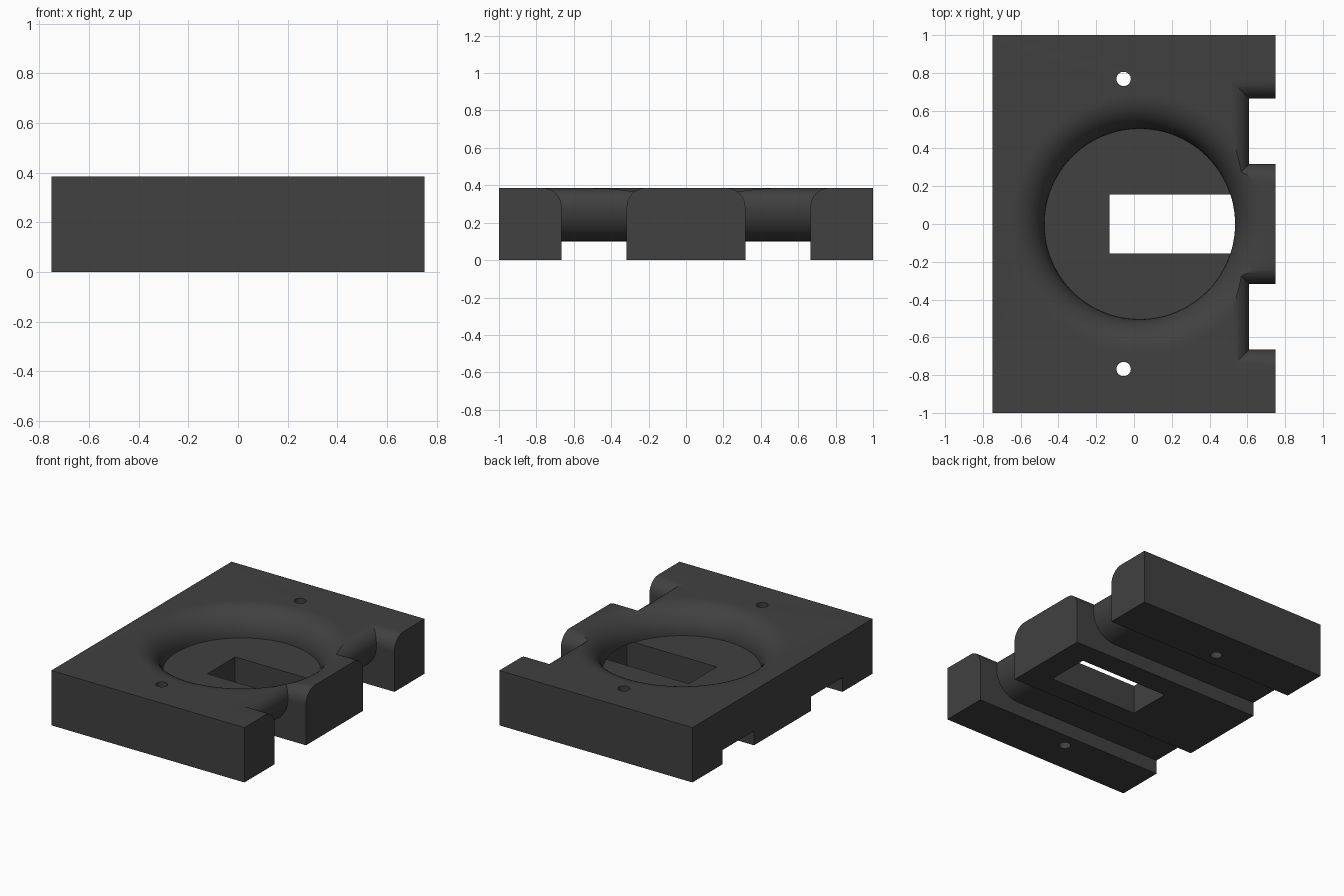
import bpy, bmesh, math

if "Cube" in bpy.data.objects:
    bpy.data.objects.remove(bpy.data.objects["Cube"])

H = 0.385          # block height
FLOOR = 0.205      # dish floor height

mat = bpy.data.materials.new("dark_grey")
mat.diffuse_color = (0.052, 0.052, 0.052, 1)
mat.use_nodes = True
mat.node_tree.nodes["Principled BSDF"].inputs["Base Color"].default_value = mat.diffuse_color


def loft(name, rings):
    """Closed solid skinned through a stack of equal-count rings."""
    bm = bmesh.new()
    loops = [[bm.verts.new(p) for p in ring] for ring in rings]
    n = len(loops[0])
    for a, b in zip(loops, loops[1:]):
        for i in range(n):
            j = (i + 1) % n
            bm.faces.new((a[i], a[j], b[j], b[i]))
    bm.faces.new(loops[0][::-1])
    bm.faces.new(loops[-1])
    bmesh.ops.recalc_face_normals(bm, faces=bm.faces)
    me = bpy.data.meshes.new(name)
    bm.to_mesh(me)
    bm.free()
    me.materials.append(mat)
    ob = bpy.data.objects.new(name, me)
    bpy.context.collection.objects.link(ob)
    return ob


def rect(x0, x1, y0, y1, z):
    return [(x0, y0, z), (x1, y0, z), (x1, y1, z), (x0, y1, z)]


def circle(cx, cy, r, z, n):
    return [(cx + r * math.cos(2 * math.pi * i / n),
             cy + r * math.sin(2 * math.pi * i / n), z) for i in range(n)]


def fillet(r, steps):
    """(outward offset, height) pairs of a quarter round, wall to top."""
    return [(r - r * math.cos(a), r * math.sin(a))
            for a in (math.pi / 2 * i / steps for i in range(steps + 1))]


# Main block
block = loft("base_block", [rect(-0.75, 0.75, -1, 1, 0), rect(-0.75, 0.75, -1, 1, H)])
cutters = []

# Round dish with a flared rim
R = H - FLOOR
rings = [circle(0.03, 0, 0.505 + o, FLOOR + z, 96) for o, z in fillet(R, 14)]
rings.append(circle(0.03, 0, 0.505 + R, H + 0.1, 96))
cutters.append(loft("dish_cutter", rings))

# Slot through the dish floor, running slightly under the rim
cutters.append(loft("slot_cutter", [rect(-0.13, 0.565, -0.155, 0.155, -0.1),
                                    rect(-0.13, 0.565, -0.155, 0.155, FLOOR + 0.003)]))

# Underside channels that curve up into rounded side notches
XI, RB, RT = 0.61, 0.18, 0.1
for side, (y0, y1) in (("front", (-0.665, -0.317)), ("back", (0.317, 0.665))):
    rings = [rect(-1, 1, y0, y1, -0.1), rect(-1, 1, y0, y1, 0.1)]
    for o, z in reversed(fillet(RB, 10)):
        rings.append(rect(XI - o, 1, y0, y1, 0.1 + RB - z))
    for o, z in fillet(RT, 10):
        rings.append(rect(XI - o, 1, y0 - o, y1 + o, H - RT + z))
    rings.append(rect(XI - RT, 1, y0 - RT, y1 + RT, H + 0.1))
    cutters.append(loft(side + "_channel_cutter", rings))

# Screw holes
for side, y in (("front", -0.768), ("back", 0.768)):
    cutters.append(loft(side + "_screw_hole_cutter",
                        [circle(-0.055, y, 0.038, z, 32) for z in (-0.1, H + 0.1)]))

# Carve the block
bpy.context.view_layer.objects.active = block
block.select_set(True)
for c in cutters:
    m = block.modifiers.new(c.name, 'BOOLEAN')
    m.operation = 'DIFFERENCE'
    m.solver = 'EXACT'
    m.object = c
    bpy.ops.object.modifier_apply(modifier=m.name)
for c in cutters:
    bpy.data.objects.remove(c, do_unlink=True)

bpy.ops.object.shade_smooth_by_angle(angle=math.radians(25))
